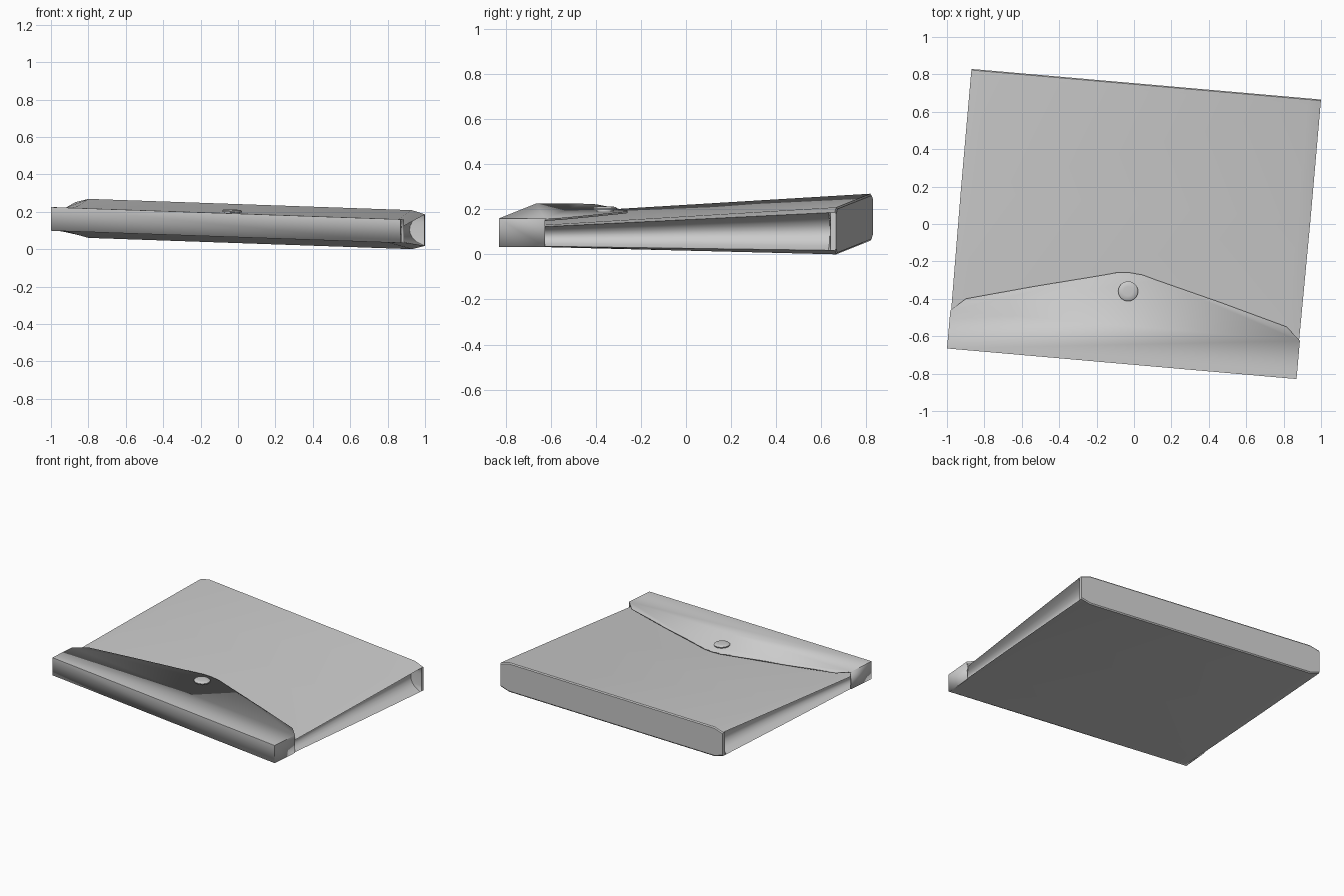
import bpy, bmesh, math

if "Cube" in bpy.data.objects:
    bpy.data.objects.remove(bpy.data.objects["Cube"])

ANGLE = math.radians(5)
SLOPE = 0.0347      # the folder leans down toward its right side
H = 0.938           # half width
V = 0.75            # half depth


def place(u, v, w):
    """Folder coordinates (across, along, height) to world."""
    c, s = math.cos(ANGLE), math.sin(ANGLE)
    return (u * c + v * s, -u * s + v * c, w - SLOPE * u)


def finish(bm, name, angle=30):
    bmesh.ops.recalc_face_normals(bm, faces=bm.faces)
    for vert in bm.verts:
        vert.co = place(*vert.co)
    mesh = bpy.data.meshes.new(name)
    bm.to_mesh(mesh)
    bm.free()
    obj = bpy.data.objects.new(name, mesh)
    bpy.context.collection.objects.link(obj)
    bpy.ops.object.select_all(action='DESELECT')
    obj.select_set(True)
    bpy.context.view_layer.objects.active = obj
    bpy.ops.object.shade_smooth_by_angle(angle=math.radians(angle))
    return obj


def section(v, depth, inset=0.0):
    """Cross-section of the pouch with concave gusset sides."""
    t = (v + V) / (2 * V)
    half = H - 0.008 * max(0.0, 1 - t * 3)
    top = 0.149 + 0.09 * t - inset
    bot = 0.067 - 0.037 * t + inset
    drop = 0.004 + 0.016 * t
    side = [(half - 0.07, top)]
    n = 8
    for i in range(n + 1):
        k = i / n
        pull = depth * max(0.0, math.sin(math.pi * k)) ** 0.6
        side.append((half - pull, (top - drop) * (1 - k) + (bot + drop) * k))
    side.append((half - 0.07, bot))
    ring = side + [(-u, w) for u, w in reversed(side)]
    return [(u, v, w) for u, w in ring]


# pouch: wedge body with recessed gussets and a full-width back wall
bm = bmesh.new()
rings = []
for args in ((-0.742, 0.03), (-0.5, 0.05), (0.1, 0.075), (0.715, 0.08),
             (0.725, 0.0), (0.744, 0.0), (0.75, 0.0, 0.008)):
    rings.append([bm.verts.new(p) for p in section(*args)])
for a, b in zip(rings, rings[1:]):
    for i in range(len(a)):
        j = (i + 1) % len(a)
        bm.faces.new((a[i], a[j], b[j], b[i]))
# end caps as strips across the width
for ring in (rings[0], rings[-1]):
    n = len(ring)
    for i in range(n // 2 - 1):
        bm.faces.new((ring[i], ring[i + 1], ring[n - 2 - i], ring[n - 1 - i]))
finish(bm, "folder_pouch")

# flap: curved-edge top sheet folding down over the front and corners
TOP, LOW = 0.192, 0.066
edge = [(H, -0.545), (0.86, -0.476), (0.5, -0.378), (0.146, -0.288),
        (0.07, -0.267), (0.0, -0.261)]
edge += [(-u, v) for u, v in reversed(edge[:-1])]
bm = bmesh.new()
top = [bm.verts.new((u, v, TOP)) for u, v in [(H, -V)] + edge + [(-H, -V)]]
bm.faces.new(top)
wall = [top[-2], top[-1], top[0], top[1]]
low = [bm.verts.new((p.co.x, p.co.y, LOW)) for p in wall]
for i in range(3):
    bm.faces.new((wall[i], low[i], low[i + 1], wall[i + 1]))
flap = finish(bm, "front_flap")
solid = flap.modifiers.new("thickness", 'SOLIDIFY')
solid.thickness = 0.009
solid.offset = -1
solid.use_even_offset = True

# snap button: low disc with a rounded rim on a short stem
bm = bmesh.new()
rings = []
for r, w in ((0.04, 0.188), (0.04, 0.197), (0.052, 0.198),
             (0.053, 0.205), (0.047, 0.21), (0.025, 0.212)):
    rings.append([bm.verts.new((r * math.cos(i * math.tau / 32),
                                -0.361 + r * math.sin(i * math.tau / 32), w))
                  for i in range(32)])
for a, b in zip(rings, rings[1:]):
    for i in range(32):
        j = (i + 1) % 32
        bm.faces.new((a[i], a[j], b[j], b[i]))
bm.faces.new(rings[-1])
bm.faces.new(rings[0])
finish(bm, "snap_button", 40)
